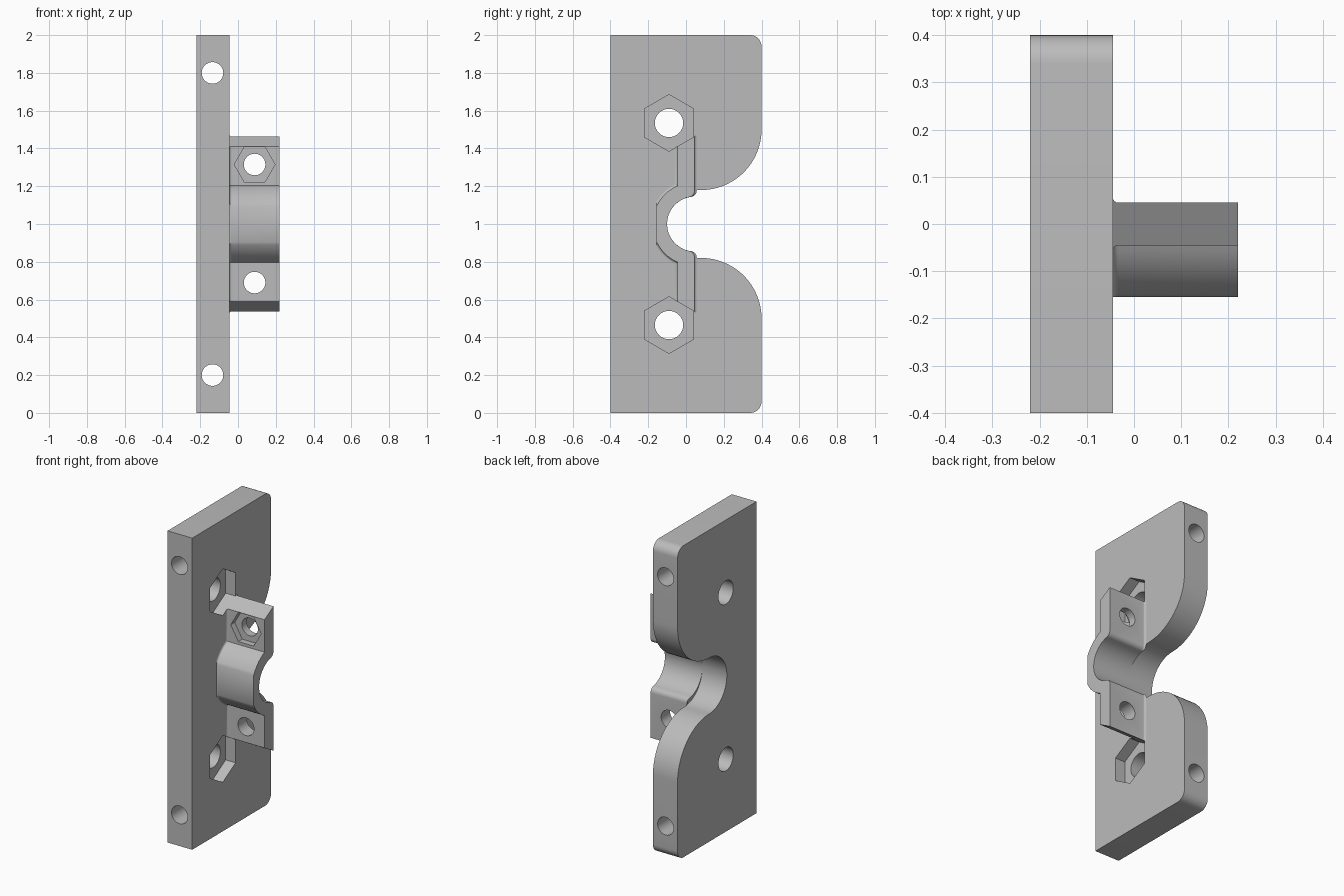
import bpy, bmesh
from math import sin, cos, pi, radians, sqrt, acos, atan2

cube = bpy.data.objects.get("Cube")
if cube:
    bpy.data.objects.remove(cube, do_unlink=True)

grey = bpy.data.materials.new("plain grey")
grey.use_nodes = True
colour = (0.5, 0.5, 0.5, 1)
grey.diffuse_color = colour
grey.node_tree.nodes["Principled BSDF"].inputs["Base Color"].default_value = colour


def arc(cy, cz, r, start, end, n=16):
    """Points on an arc, angles in degrees."""
    return [(cy + r * cos(radians(start + (end - start) * i / n)),
             cz + r * sin(radians(start + (end - start) * i / n))) for i in range(n + 1)]


def loft(name, sections):
    """Closed solid through rings of equal point count."""
    bm = bmesh.new()
    rings = [[bm.verts.new(p) for p in s] for s in sections]
    n = len(rings[0])
    for a, b in zip(rings, rings[1:]):
        for i in range(n):
            j = (i + 1) % n
            bm.faces.new((a[i], a[j], b[j], b[i]))
    bm.faces.new(rings[0])
    bm.faces.new(rings[-1])
    bmesh.ops.recalc_face_normals(bm, faces=bm.faces)
    mesh = bpy.data.meshes.new(name)
    bm.to_mesh(mesh)
    bm.free()
    mesh.materials.append(grey)
    ob = bpy.data.objects.new(name, mesh)
    bpy.context.collection.objects.link(ob)
    return ob


def along_x(pts, x):
    return [(x, y, z) for y, z in pts]


def along_y(pts, y):
    return [(x, y, z) for x, z in pts]


def cut(target, place, u, z, r, a, b, sides=48, turn=0):
    """Subtract a round or hexagonal prism from the target."""
    pts = arc(u, z, r, turn, turn + 360, sides)[:-1]
    tool = loft("cutter", [place(pts, a), place(pts, b)])
    tool.hide_render = True
    mod = target.modifiers.new("cut", 'BOOLEAN')
    mod.operation = 'DIFFERENCE'
    mod.solver = 'EXACT'
    mod.object = tool
    bpy.context.view_layer.objects.active = target
    bpy.ops.object.modifier_apply(modifier=mod.name)
    bpy.data.objects.remove(tool, do_unlink=True)


def mirrored(upper):
    """Complete an outline with its reflection about z = 1."""
    return upper + [(y, 2 - z) for y, z in reversed(upper)]


# Plate with rounded corners and an S-shaped notch
face = -0.045
upper = ([(-0.4, 2)] + arc(0.34, 1.94, 0.06, 90, 0, 8)
         + arc(0.08, 1.5, 0.32, 0, -90, 24) + arc(0.08, 1, 0.18, 90, 176, 20)[1:])
outline = mirrored(upper)
plate = loft("side_plate", [along_x(outline, -0.22), along_x(outline, face)])
for z in (0.2, 1.8):
    cut(plate, along_y, -0.135, z, 0.057, -0.5, 0.5)
for z in (0.465, 1.535):
    cut(plate, along_x, -0.09, z, 0.075, -0.4, 0.1)
    cut(plate, along_x, -0.09, z, 0.15, -0.115, 0.1, 6, 90)


# Clamp: slanted flanges, arched hump and round channel
def clamp_outline(o):
    """Clamp outline; o widens it for the fillet against the plate."""
    front, back, r = -0.045 - o, 0.045 + o, 0.222 + o
    slope = lambda y: 1.4375 + y / sqrt(3)
    tip = acos((front - 0.045) / r)
    nose = acos(-0.2 / r)
    lip = 0.033
    lip_y = back - lip
    lip_z = 1 + sqrt((0.145 + lip) ** 2 - (lip_y - 0.045) ** 2)
    end = atan2(lip_z - 1, lip_y - 0.045) * 180 / pi
    half = (list(reversed(arc(0.045, 1, r, tip * 180 / pi, nose * 180 / pi, 10)))
            + [(front, slope(front)), (back, slope(back))]
            + arc(lip_y, lip_z, lip, 0, end - 180, 6)
            + arc(0.045, 1, 0.145, end, 179, 16)[1:])
    return mirrored(half)


fillet = 0.012
sections = []
for i in range(5):
    t = i / 4 * pi / 2
    sections.append(along_x(clamp_outline(fillet * (1 - sin(t))), face + fillet * (1 - cos(t))))
sections.append(along_x(clamp_outline(0), 0.22))
clamp = loft("clamp_block", sections)
for z in (0.69, 1.315):
    cut(clamp, along_y, 0.088, z, 0.057, -0.3, 0.3)
cut(clamp, along_y, 0.088, 1.315, 0.108, -0.3, -0.005, 6)

# Smooth curves, keep hard edges
for ob in (plate, clamp):
    bpy.ops.object.select_all(action='DESELECT')
    ob.select_set(True)
    bpy.context.view_layer.objects.active = ob
    bpy.ops.object.shade_smooth_by_angle(angle=radians(30))
